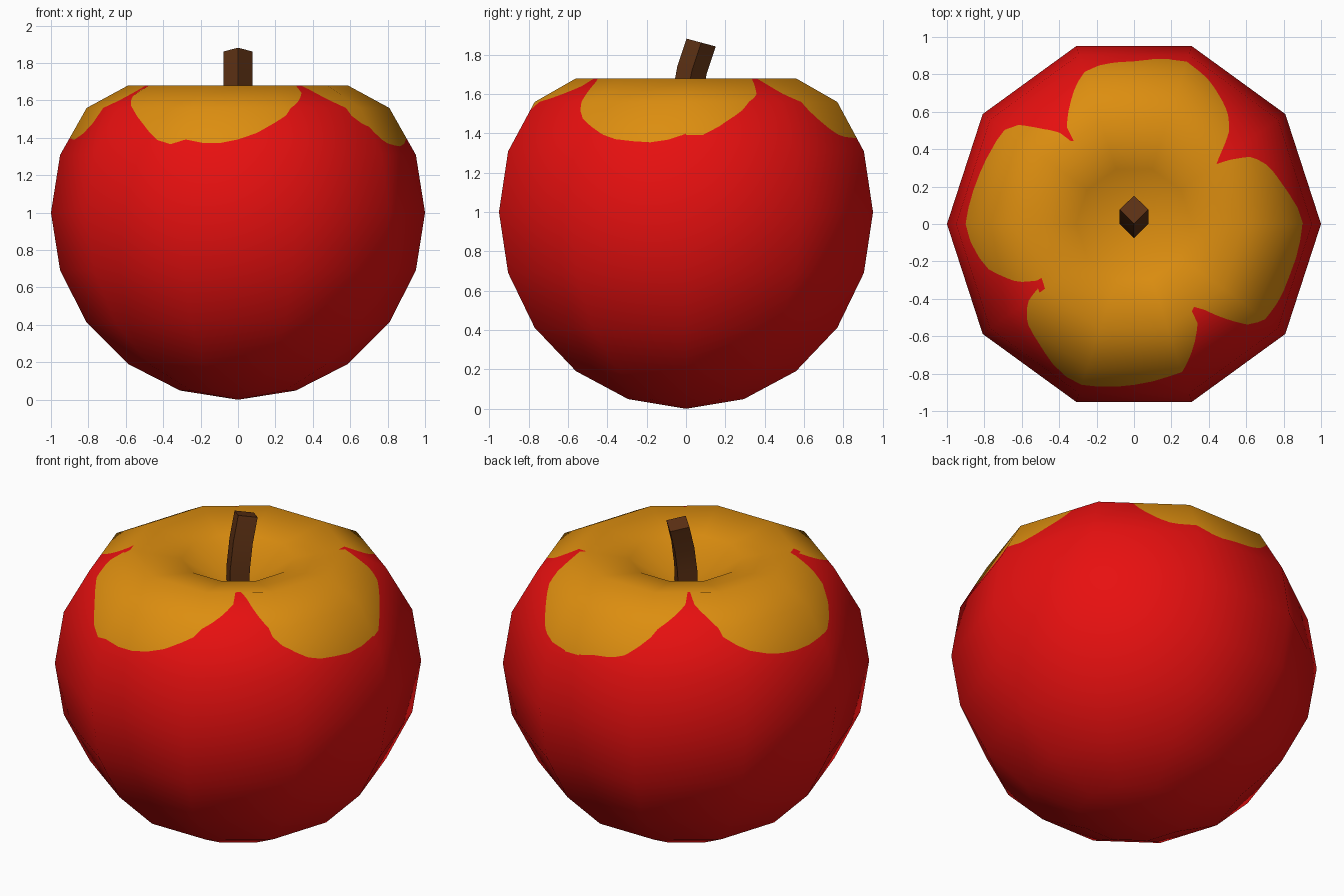
import bpy
import bmesh
import math
from mathutils import Vector

default_cube = bpy.data.objects.get("Cube")
if default_cube:
    bpy.data.objects.remove(default_cube, do_unlink=True)


def make_material(name, colour):
    material = bpy.data.materials.new(name)
    material.use_nodes = True
    material.diffuse_color = (*colour, 1)
    shader = material.node_tree.nodes["Principled BSDF"]
    shader.inputs["Base Color"].default_value = (*colour, 1)
    shader.inputs["Roughness"].default_value = 0.8
    return material


def make_object(name, bm, materials):
    mesh = bpy.data.meshes.new(name)
    bm.to_mesh(mesh)
    bm.free()
    for material in materials:
        mesh.materials.append(material)
    obj = bpy.data.objects.new(name, mesh)
    bpy.context.collection.objects.link(obj)
    return obj


red = make_material("red skin", (0.8, 0.005, 0.005))
orange = make_material("orange cap", (0.72, 0.27, 0.005))
brown = make_material("brown stem", (0.11, 0.031, 0.007))

# Four-lobed outline of the orange cap, seen from above
CAP = [
    # left lobe
    (.29, -.43), (.38, -.46), (.5, -.51), (.62, -.54), (.7, -.51), (.78, -.4),
    (.83, -.28), (.88, -.13), (.9, 0), (.87, .1), (.8, .2), (.72, .31),
    (.63, .36), (.5, .34), (.44, .32),
    # back lobe
    (.46, .37), (.51, .5), (.5, .6), (.46, .68), (.4, .77), (.28, .87),
    (0, .87), (-.18, .85), (-.27, .81), (-.31, .74), (-.36, .52), (-.31, .42),
    # right lobe
    (-.4, .49), (-.5, .51), (-.62, .53), (-.7, .5), (-.76, .4), (-.84, .23),
    (-.9, 0), (-.86, -.13), (-.78, -.24), (-.62, -.31), (-.45, -.29),
    # front lobe
    (-.52, -.35), (-.57, -.42), (-.57, -.53), (-.5, -.65), (-.39, -.8),
    (-.28, -.86), (0, -.86), (.17, -.82), (.26, -.79), (.32, -.65), (.34, -.53),
]
polar = sorted((math.atan2(y, x) % math.tau, math.hypot(x, y)) for x, y in CAP)
polar = ([(polar[-1][0] - math.tau, polar[-1][1])] + polar
         + [(polar[0][0] + math.tau, polar[0][1])])


def outside_cap(point):
    """Signed distance from the cap outline, positive on the red skin."""
    if point.z < 1.2:
        return 1.0
    angle = math.atan2(point.y, point.x) % math.tau
    for (a, ra), (b, rb) in zip(polar, polar[1:]):
        if a <= angle <= b:
            edge = ra + (rb - ra) * (angle - a) / max(b - a, 1e-6)
            return math.hypot(point.x, point.y) - edge
    return 1.0


# Fruit body: round profile with a dimpled top, spun in ten segments
SEGMENTS = 10
step = math.pi / SEGMENTS
profile = [(math.sin(i * step), 1 - math.cos(i * step)) for i in range(7)]
profile += [(.809, 1.56), (.588, 1.68), (.309, 1.625), (0, 1.43)]

bm = bmesh.new()
ring = [bm.verts.new((r, 0, z)) for r, z in profile]
line = [bm.edges.new(pair) for pair in zip(ring, ring[1:])]
bmesh.ops.spin(bm, geom=ring + line, cent=(0, 0, 0), axis=(0, 0, 1),
               angle=math.tau, steps=SEGMENTS)
bmesh.ops.remove_doubles(bm, verts=bm.verts[:], dist=1e-4)
bmesh.ops.recalc_face_normals(bm, faces=bm.faces[:])
bm.normal_update()

# Keep the soft normals of the coarse body through the cuts that follow
soft = bm.verts.layers.float_vector.new("soft")
for vert in bm.verts:
    vert[soft] = vert.normal
bmesh.ops.subdivide_edges(bm, edges=bm.edges[:], cuts=5, use_grid_fill=True)

# Cut the cap outline into the skin
cut_verts = []
for edge in bm.edges[:]:
    start, end = edge.verts
    side = outside_cap(start.co) > 0
    if side == (outside_cap(end.co) > 0):
        continue
    low, high = 0.0, 1.0
    for _ in range(12):
        middle = (low + high) / 2
        if (outside_cap(start.co.lerp(end.co, middle)) > 0) == side:
            low = middle
        else:
            high = middle
    fraction = min(max(low, 0.02), 0.98)
    cut_verts.append(bmesh.utils.edge_split(edge, start, fraction)[1])
bmesh.ops.connect_verts(bm, verts=cut_verts)

for face in bm.faces:
    face.smooth = True
    face.material_index = int(outside_cap(face.calc_center_median()) < 0)
bm.verts.index_update()
normals = [Vector(vert[soft]).normalized() for vert in bm.verts]
bm.verts.layers.float_vector.remove(soft)
body = make_object("fruit_body", bm, [red, orange])
body.data.normals_split_custom_set_from_vertices(normals)

# Stem: square section swept along a path that leans back
bm = bmesh.new()
RADIUS = 0.077
path = [(0, 1.38, 0), (.002, 1.57, 5), (.03, 1.72, 15), (.077, 1.862, 15)]
loops = []
for y, z, lean in path:
    tilt = math.radians(lean)
    across = Vector((RADIUS, 0, 0))
    along = Vector((0, math.cos(tilt), -math.sin(tilt))) * RADIUS
    centre = Vector((0, y, z))
    loops.append([bm.verts.new(centre + offset)
                  for offset in (across, along, -across, -along)])
for lower, upper in zip(loops, loops[1:]):
    for i in range(4):
        j = (i + 1) % 4
        bm.faces.new((lower[i], lower[j], upper[j], upper[i]))
bm.faces.new(loops[-1])
bm.faces.new(loops[0][::-1])
bmesh.ops.recalc_face_normals(bm, faces=bm.faces[:])
stem = make_object("stem", bm, [brown])
bpy.ops.object.select_all(action="DESELECT")
stem.select_set(True)
bpy.context.view_layer.objects.active = stem
bpy.ops.object.shade_smooth_by_angle(angle=math.radians(30))
